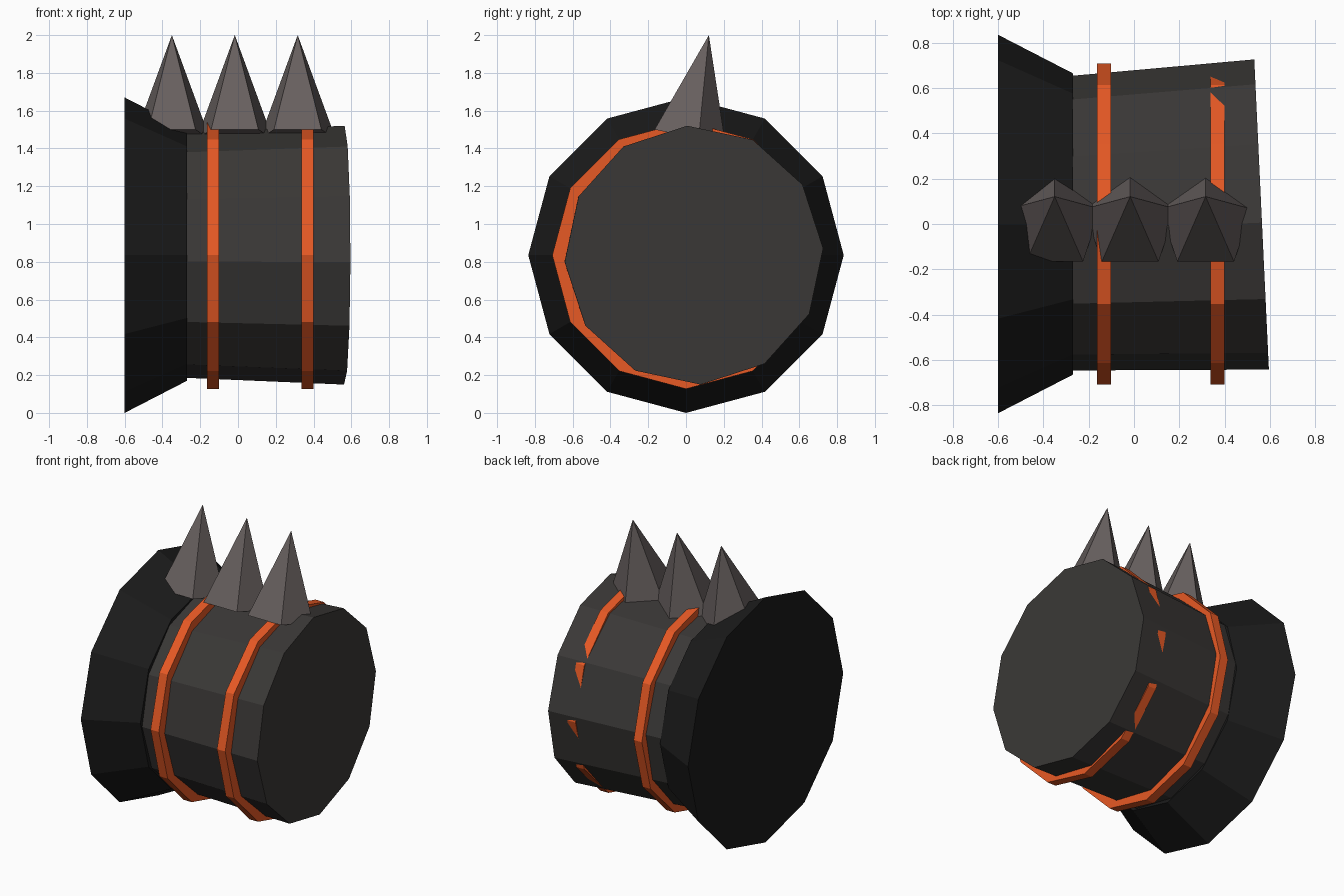
import bpy, bmesh
from math import radians
from mathutils import Matrix, Vector

if "Cube" in bpy.data.objects:
    bpy.data.objects.remove(bpy.data.objects["Cube"])


def material(name, rgb):
    m = bpy.data.materials.new(name)
    m.diffuse_color = (*rgb, 1)
    m.use_nodes = True
    m.node_tree.nodes["Principled BSDF"].inputs["Base Color"].default_value = m.diffuse_color
    return m


black = material("black", (0.011, 0.011, 0.011))
charcoal = material("charcoal", (0.042, 0.039, 0.037))
orange = material("orange", (0.80, 0.10, 0.018))
steel = material("steel", (0.135, 0.115, 0.112))

CZ = 0.835  # height of the main axis


def cone(name, sides, r1, r2, start, rot, length, mat):
    """Flat-shaded frustum whose base centre is at start, axis = rotated z."""
    bm = bmesh.new()
    bmesh.ops.create_cone(bm, cap_ends=True, segments=sides, radius1=r1,
                          radius2=r2, depth=length)
    bmesh.ops.translate(bm, verts=bm.verts, vec=(0, 0, length / 2))
    bmesh.ops.remove_doubles(bm, verts=bm.verts, dist=1e-5)
    bmesh.ops.transform(bm, verts=bm.verts,
                        matrix=Matrix.Translation(Vector(start)) @ rot)
    bmesh.ops.recalc_face_normals(bm, faces=bm.faces)
    me = bpy.data.meshes.new(name)
    bm.to_mesh(me)
    bm.free()
    me.materials.append(mat)
    ob = bpy.data.objects.new(name, me)
    bpy.context.collection.objects.link(ob)
    return ob


ALONG_X = Matrix.Rotation(radians(90), 4, 'Y')

# flared cuff
cone("cuff", 12, 0.835, 0.665, (-0.6, 0, CZ), ALONG_X, 0.33, black)

# main drum, slightly yawed and rolled about its axis
yaw = Matrix.Rotation(radians(2.7), 4, 'Z')
roll = Matrix.Rotation(radians(3), 4, 'X')
length = 0.89
start = Vector((0.563, 0.042, CZ)) - yaw.to_3x3() @ Vector((length, 0, 0))
cone("drum", 12, 0.648, 0.686, start, yaw @ roll @ ALONG_X, length, charcoal)

# orange bands
for i, x in enumerate((-0.163, 0.337)):
    cone(f"band_{i + 1}", 12, 0.708, 0.708, (x, 0, CZ), ALONG_X, 0.062, orange)

# five-sided spikes leaning back
lean = Matrix.Rotation(radians(-12.5), 4, 'X')
for i, x in enumerate((-0.35, -0.017, 0.316)):
    cone(f"spike_{i + 1}", 5, 0.213, 0, (x, 0.002, 1.463), lean, 0.55, steel)
